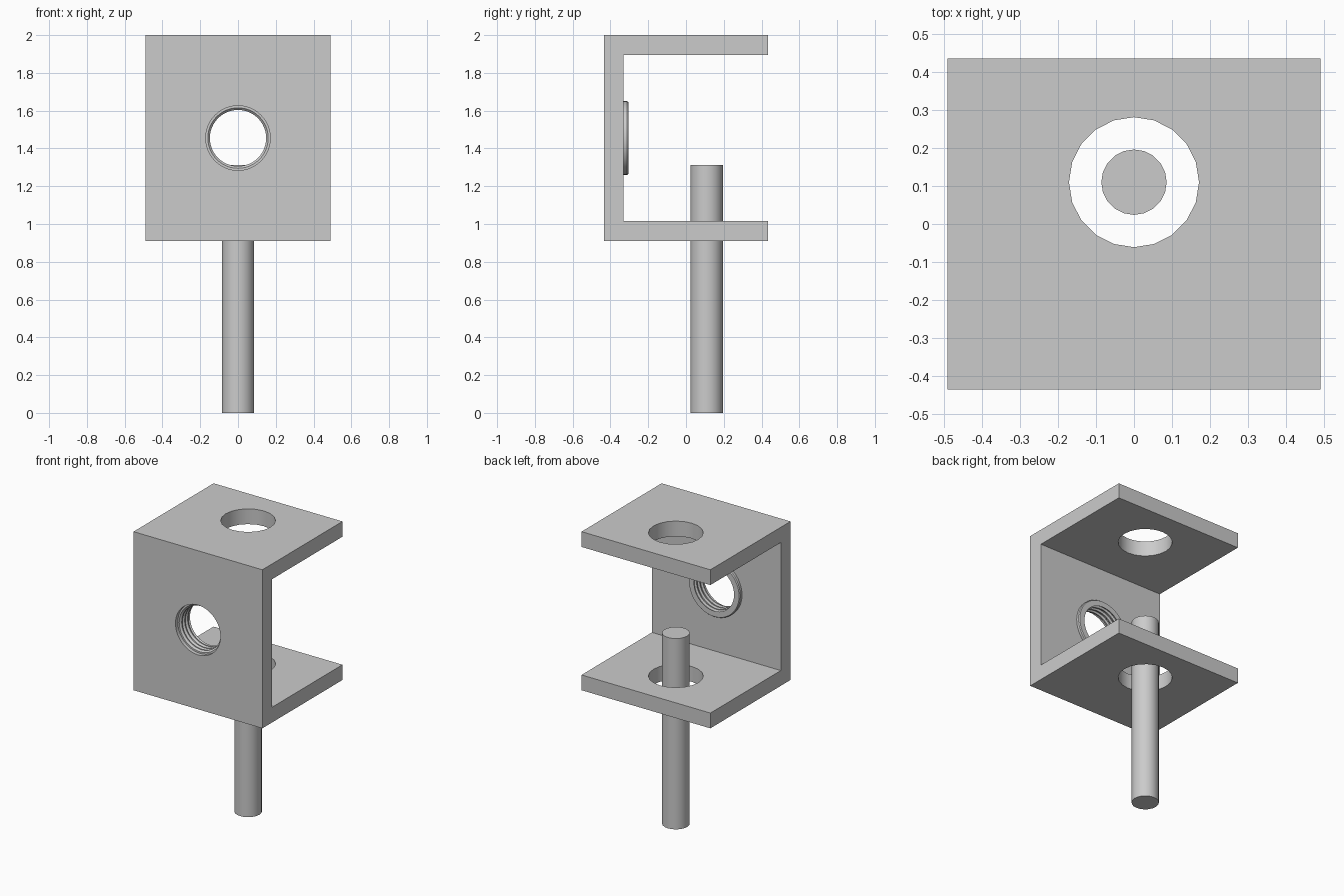
import bpy, bmesh, math
from mathutils import Matrix, Vector

if "Cube" in bpy.data.objects:
    bpy.data.objects.remove(bpy.data.objects["Cube"])

steel = bpy.data.materials.new("light grey metal")
steel.diffuse_color = (0.6, 0.6, 0.6, 1)
steel.use_nodes = True
steel.node_tree.nodes["Principled BSDF"].inputs["Base Color"].default_value = steel.diffuse_color


def make(name, bm):
    bmesh.ops.recalc_face_normals(bm, faces=bm.faces)
    me = bpy.data.meshes.new(name)
    bm.to_mesh(me)
    bm.free()
    ob = bpy.data.objects.new(name, me)
    bpy.context.collection.objects.link(ob)
    me.materials.append(steel)
    return ob


def cylinder(name, r, a, b, sides):
    """Capped cylinder running from point a to point b."""
    a, b = Vector(a), Vector(b)
    d = b - a
    rot = Vector((0, 0, 1)).rotation_difference(d).to_matrix().to_4x4()
    bm = bmesh.new()
    bmesh.ops.create_cone(bm, cap_ends=True, segments=sides, radius1=r, radius2=r,
                          depth=d.length, matrix=Matrix.Translation((a + b) / 2) @ rot)
    return make(name, bm)


def smooth(ob, angle=30):
    bpy.ops.object.select_all(action='DESELECT')
    ob.select_set(True)
    bpy.context.view_layer.objects.active = ob
    bpy.ops.object.shade_smooth_by_angle(angle=math.radians(angle))


# C-shaped bracket: side profile (y, z) extruded along x
profile = [(0.435, 0.91), (-0.435, 0.91), (-0.435, 2.0), (0.435, 2.0),
           (0.435, 1.895), (-0.33, 1.895), (-0.33, 1.015), (0.435, 1.015)]
bm = bmesh.new()
face = bm.faces.new([bm.verts.new((-0.49, y, z)) for y, z in profile])
ext = bmesh.ops.extrude_face_region(bm, geom=[face])
bmesh.ops.translate(bm, vec=(0.98, 0, 0),
                    verts=[v for v in ext["geom"] if isinstance(v, bmesh.types.BMVert)])
bracket = make("bracket", bm)

# Holes: one through both flanges, one through the front plate
HY, HZ = 0.11, 1.455
cutters = [cylinder("flange_hole_cutter", 0.171, (0, HY, 0.7), (0, HY, 2.2), 20),
           cylinder("front_hole_cutter", 0.171, (0, -0.6, HZ), (0, -0.2, HZ), 48)]
for c in cutters:
    c.hide_render = True
    mod = bracket.modifiers.new("hole", 'BOOLEAN')
    mod.operation = 'DIFFERENCE'
    mod.solver = 'EXACT'
    mod.object = c
    bpy.context.view_layer.objects.active = bracket
    bpy.ops.object.modifier_apply(modifier=mod.name)
    bpy.data.objects.remove(c)
smooth(bracket)

# Threaded bushing: ridged ring lathed around the y axis, with a collar behind
ring = [(0.171, -0.41), (0.160, -0.41)]
for i in range(3):
    y = -0.405 + i * 0.032
    ring += [(0.149, y + 0.006), (0.149, y + 0.014), (0.161, y + 0.02), (0.161, y + 0.026)]
ring += [(0.152, -0.305), (0.190, -0.305), (0.195, -0.312), (0.195, -0.33), (0.171, -0.33)]
SIDES = 48
bm = bmesh.new()
loops = []
for k in range(SIDES):
    t = 2 * math.pi * k / SIDES
    loops.append([bm.verts.new((r * math.cos(t), y, HZ + r * math.sin(t))) for r, y in ring])
for k in range(SIDES):
    a, b = loops[k], loops[(k + 1) % SIDES]
    for j in range(len(ring)):
        n = (j + 1) % len(ring)
        bm.faces.new((a[j], a[n], b[n], b[j]))
smooth(make("threaded_bushing", bm))

# Rod standing through the lower flange hole
smooth(cylinder("rod", 0.086, (0, HY, 0), (0, HY, 1.312), 20))
